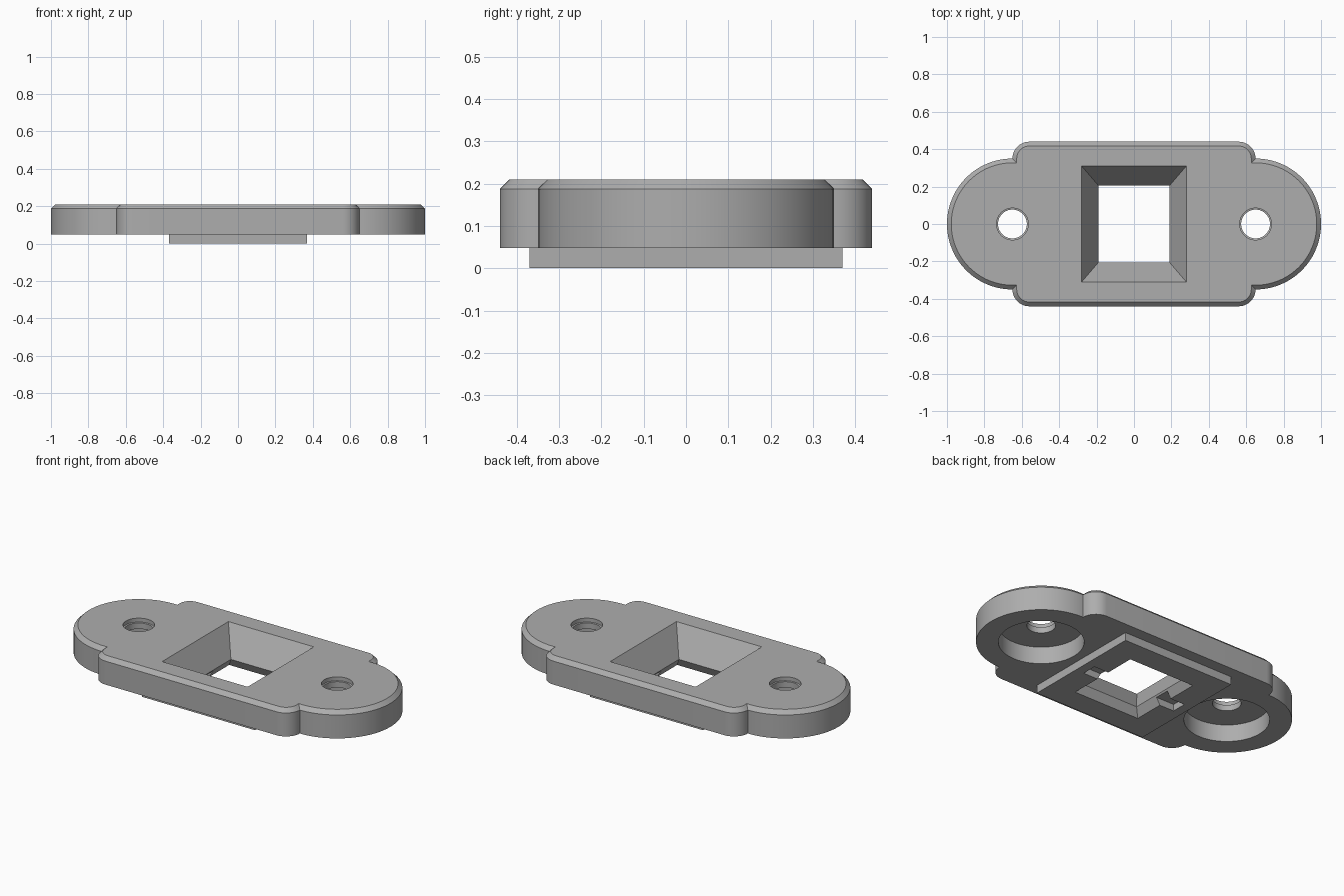
import bpy, bmesh
from math import cos, sin, pi, radians

cube = bpy.data.objects.get("Cube")
if cube:
    bpy.data.objects.remove(cube, do_unlink=True)

grey = bpy.data.materials.new("mid grey")
grey.use_nodes = True
tone = (0.42, 0.42, 0.42, 1)
grey.diffuse_color = tone
grey.node_tree.nodes["Principled BSDF"].inputs["Base Color"].default_value = tone


def circle(r, cx=0, cy=0, n=96):
    return [(cx + r * cos(2 * pi * i / n), cy + r * sin(2 * pi * i / n)) for i in range(n)]


def rect(x, y):
    return [(x, y), (-x, y), (-x, -y), (x, -y)]


def round_rect(x, y, r, n=12):
    pts = []
    for q, (sx, sy) in enumerate([(1, 1), (-1, 1), (-1, -1), (1, -1)]):
        for i in range(n + 1):
            a = (q + i / n) * pi / 2
            pts.append((sx * (x - r) + r * cos(a), sy * (y - r) + r * sin(a)))
    return pts


def loft(name, rings):
    """Closed solid through (outline, z) rings, listed bottom to top."""
    bm = bmesh.new()
    loops = [[bm.verts.new((x, y, z)) for x, y in pts] for pts, z in rings]
    n = len(loops[0])
    for a, b in zip(loops, loops[1:]):
        for i in range(n):
            j = (i + 1) % n
            bm.faces.new((a[i], a[j], b[j], b[i]))
    bm.faces.new(loops[0][::-1])
    bm.faces.new(loops[-1])
    bmesh.ops.recalc_face_normals(bm, faces=bm.faces)
    mesh = bpy.data.meshes.new(name)
    bm.to_mesh(mesh)
    bm.free()
    mesh.materials.append(grey)
    ob = bpy.data.objects.new(name, mesh)
    bpy.context.collection.objects.link(ob)
    return ob


def combine(target, other, operation):
    mod = target.modifiers.new(operation.title(), 'BOOLEAN')
    mod.operation, mod.object, mod.solver = operation, other, 'EXACT'
    bpy.context.view_layer.objects.active = target
    bpy.ops.object.modifier_apply(modifier=mod.name)
    bpy.data.objects.remove(other, do_unlink=True)


BASE, EDGE, TOP, CH = 0.048, 0.187, 0.21, 0.023

# Central plate with a chamfered top edge
plate = loft("mounting_plate", [
    (round_rect(0.65, 0.44, 0.09), BASE),
    (round_rect(0.65, 0.44, 0.09), EDGE),
    (round_rect(0.65 - CH, 0.44 - CH, 0.09 - CH), TOP)])

# Rounded ears
for s in (1, -1):
    ear = loft("ear", [(circle(0.35, s * 0.65), BASE), (circle(0.35, s * 0.65), EDGE),
                       (circle(0.35 - CH, s * 0.65), TOP)])
    combine(plate, ear, 'UNION')

# Square locating boss underneath
combine(plate, loft("boss", [(rect(0.37, 0.37), 0), (rect(0.37, 0.37), 0.1)]), 'UNION')

# Screw holes with wide counterbores from below
for s in (1, -1):
    x = s * 0.65
    bore = loft("counterbore", [(circle(0.23, x), -0.1), (circle(0.23, x), 0.15)])
    combine(plate, bore, 'DIFFERENCE')
    hole = loft("screw_hole", [(circle(0.077, x), 0.1), (circle(0.077, x), 0.185),
                               (circle(0.085, x), 0.187), (circle(0.085, x), 0.3)])
    combine(plate, hole, 'DIFFERENCE')

# Tapered window, flared again on the underside
window = loft("window", [(rect(0.225, 0.235), -0.01), (rect(0.19, 0.205), 0.05),
                         (rect(0.28, 0.31), TOP), (rect(0.2856, 0.3166), TOP + 0.01)])
combine(plate, window, 'DIFFERENCE')

# Shallow slots beside the window on the underside
slot = loft("slot", [(rect(0.315, 0.045), -0.1), (rect(0.315, 0.045), 0.04)])
combine(plate, slot, 'DIFFERENCE')

bpy.ops.object.select_all(action='DESELECT')
plate.select_set(True)
bpy.context.view_layer.objects.active = plate
bpy.ops.object.shade_smooth_by_angle(angle=radians(30))
